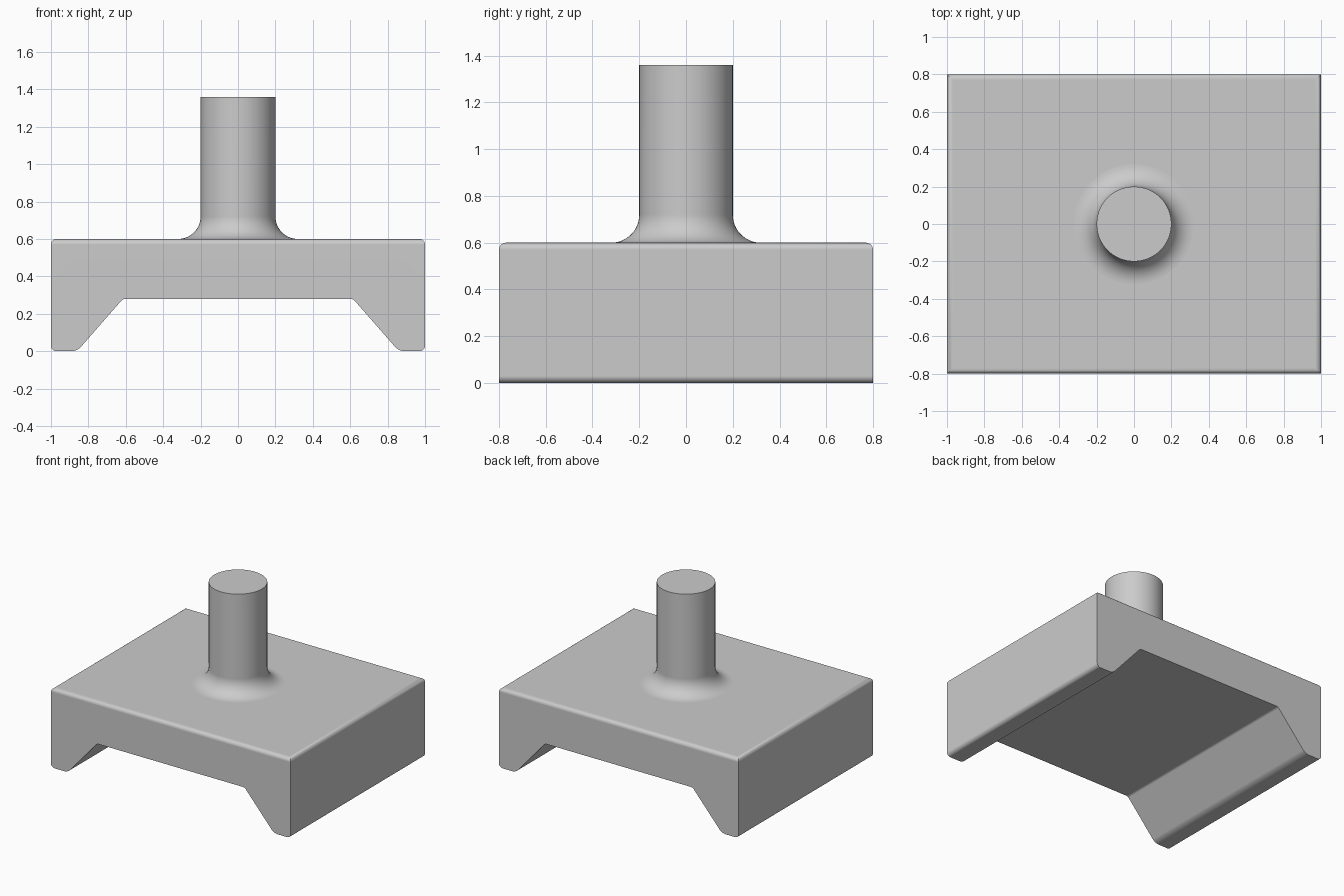
import bpy, bmesh, math

cube = bpy.data.objects.get("Cube")
if cube:
    bpy.data.objects.remove(cube, do_unlink=True)

grey = bpy.data.materials.new("plain grey")
grey.use_nodes = True
colour = (0.6, 0.6, 0.6, 1)
grey.diffuse_color = colour
grey.node_tree.nodes["Principled BSDF"].inputs["Base Color"].default_value = colour

WIDTH, DEPTH, TOP, ARCH = 1.0, 0.8, 0.6, 0.28


def finish(name, bm):
    """Turn a bmesh into a smooth-shaded object with crisp flat faces."""
    bmesh.ops.recalc_face_normals(bm, faces=bm.faces)
    mesh = bpy.data.meshes.new(name)
    bm.to_mesh(mesh)
    bm.free()
    mesh.materials.append(grey)
    obj = bpy.data.objects.new(name, mesh)
    bpy.context.collection.objects.link(obj)
    bpy.ops.object.select_all(action="DESELECT")
    obj.select_set(True)
    bpy.context.view_layer.objects.active = obj
    bpy.ops.object.shade_smooth_by_angle(angle=math.radians(35))
    normals = obj.modifiers.new("weighted normals", "WEIGHTED_NORMAL")
    normals.keep_sharp = True
    return obj


def bevel(bm, rule, size, segments):
    edges = [e for e in bm.edges if rule(*[v.co for v in e.verts])]
    bmesh.ops.bevel(bm, geom=edges, offset=size, segments=segments,
                    profile=0.5, affect="EDGES", clamp_overlap=True)


# Base block: arched profile swept from front to back
half = [(WIDTH, TOP), (WIDTH, 0), (0.86, 0), (0.615, ARCH)]
profile = half + [(-x, z) for x, z in reversed(half)]
bm = bmesh.new()
front = bm.faces.new([bm.verts.new((x, -DEPTH, z)) for x, z in profile])
swept = bmesh.ops.extrude_face_region(bm, geom=[front], use_keep_orig=True)
for v in swept["geom"]:
    if isinstance(v, bmesh.types.BMVert):
        v.co.y = DEPTH
bmesh.ops.recalc_face_normals(bm, faces=bm.faces)


def level(z):
    return lambda a, b: abs(a.z - z) < 1e-4 and abs(b.z - z) < 1e-4


def lengthwise(z):
    return lambda a, b: level(z)(a, b) and abs(a.x - b.x) < 1e-4


bevel(bm, level(TOP), 0.03, 6)
bevel(bm, lengthwise(0), 0.03, 6)
bevel(bm, lengthwise(ARCH), 0.012, 3)
finish("base_block", bm)

# Round post: lathed profile with a concave fillet at its foot
RADIUS, FILLET, HEIGHT, SIDES = 0.2, 0.12, 1.36, 96
outline = []
for i in range(13):
    a = math.pi / 2 * i / 12
    outline.append((RADIUS + FILLET * (1 - math.sin(a)),
                    TOP + FILLET * (1 - math.cos(a))))
outline.append((RADIUS, HEIGHT))
bm = bmesh.new()
rings = []
for r, z in outline:
    turns = [2 * math.pi * k / SIDES for k in range(SIDES)]
    rings.append([bm.verts.new((r * math.cos(t), r * math.sin(t), z)) for t in turns])
for low, high in zip(rings, rings[1:]):
    for k in range(SIDES):
        n = (k + 1) % SIDES
        bm.faces.new((low[k], low[n], high[n], high[k]))
bm.faces.new(rings[-1])
bm.faces.new(rings[0])
finish("post", bm)
